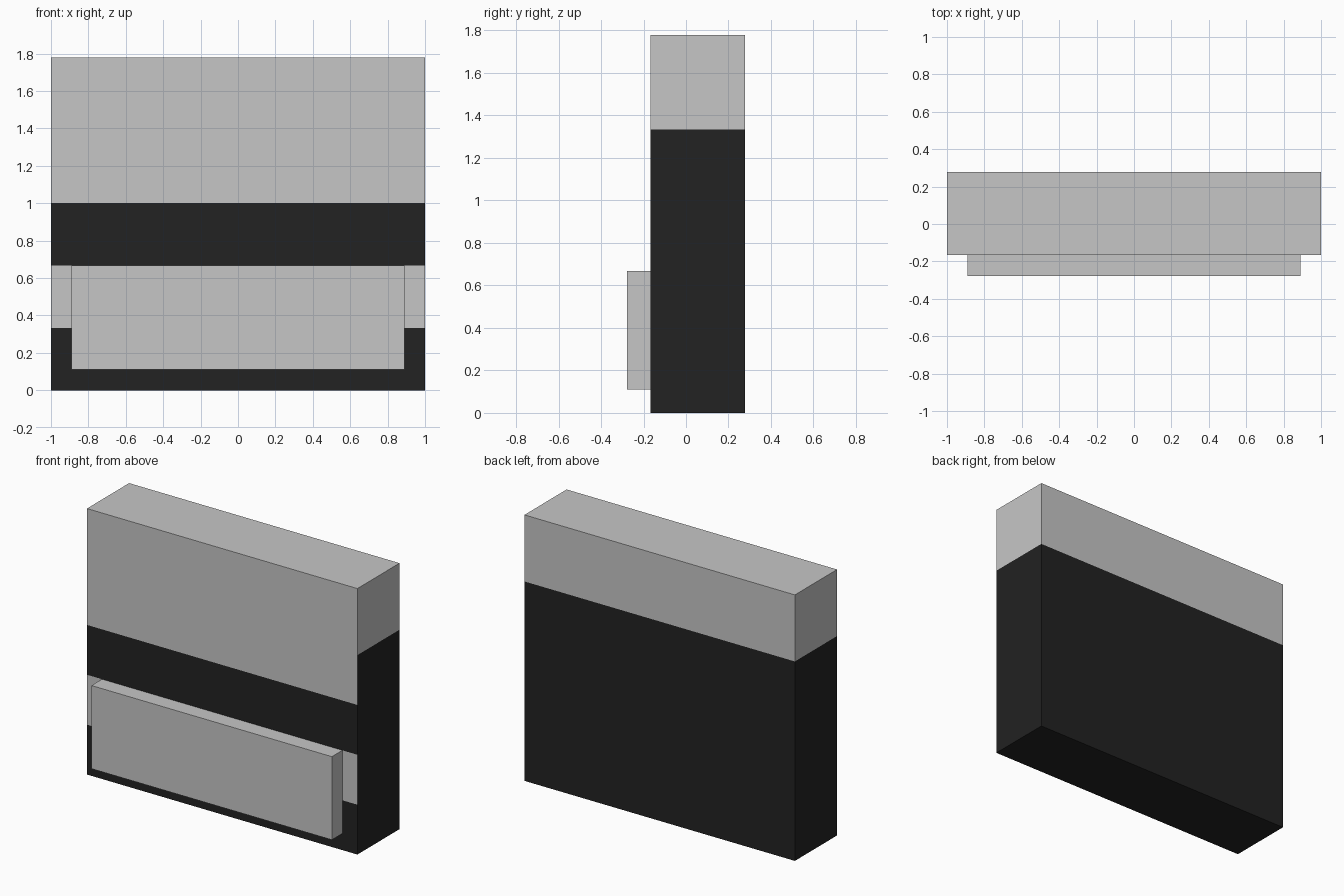
import bpy, bmesh
from mathutils import Vector

cube = bpy.data.objects.get("Cube")
if cube:
    bpy.data.objects.remove(cube, do_unlink=True)


def make_material(name, value):
    mat = bpy.data.materials.new(name)
    mat.use_nodes = True
    colour = (value, value, value, 1.0)
    mat.diffuse_color = colour
    mat.node_tree.nodes["Principled BSDF"].inputs["Base Color"].default_value = colour
    return mat


light_grey = make_material("light grey", 0.565)
charcoal = make_material("charcoal", 0.016)


def make_box(name, low, high, materials, cuts=(), rule=None):
    """Box between two corners, cut at the given heights, coloured by a face rule."""
    low, high = Vector(low), Vector(high)
    bm = bmesh.new()
    bmesh.ops.create_cube(bm, size=1)
    size, centre = high - low, (low + high) / 2
    for v in bm.verts:
        v.co = Vector(a * b for a, b in zip(v.co, size)) + centre
    for z in cuts:
        bmesh.ops.bisect_plane(bm, geom=bm.verts[:] + bm.edges[:] + bm.faces[:],
                               plane_co=(0, 0, z), plane_no=(0, 0, 1))
    bm.normal_update()
    if rule:
        for f in bm.faces:
            f.material_index = rule(f)
    mesh = bpy.data.meshes.new(name)
    bm.to_mesh(mesh)
    bm.free()
    for mat in materials:
        mesh.materials.append(mat)
    obj = bpy.data.objects.new(name, mesh)
    bpy.context.collection.objects.link(obj)
    return obj


def body_colour(face):
    """0 = light grey, 1 = charcoal."""
    z = face.calc_center_median().z
    if face.normal.y < -0.5:  # striped front
        return 0 if z > 1.0 or 0.333 < z < 0.667 else 1
    return 0 if z > 1.333 else 1


# Upright slab with painted bands
make_box("body", (-1, -0.167, 0), (1, 0.278, 1.778), (light_grey, charcoal),
         cuts=(0.333, 0.667, 1.0, 1.333), rule=body_colour)

# Raised panel on the lower front
make_box("front_panel", (-0.889, -0.278, 0.111), (0.889, -0.167, 0.667), (light_grey,))
